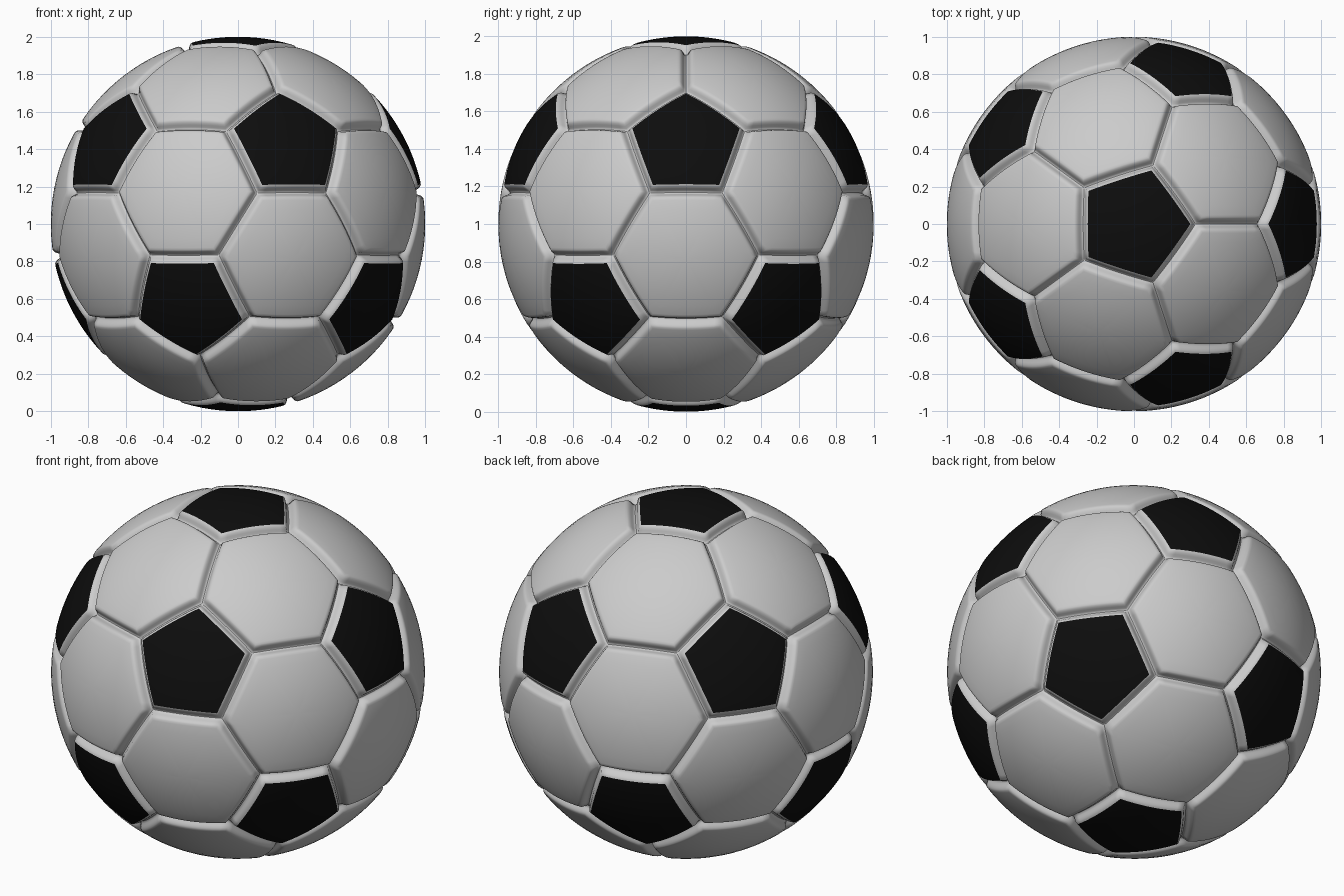
import bpy, bmesh
from math import cos, sin, pi, sqrt, atan2, radians
from mathutils import Vector
from itertools import combinations

if "Cube" in bpy.data.objects:
    bpy.data.objects.remove(bpy.data.objects["Cube"])

SEG = 10  # subdivisions along every panel edge
# seam cross-section: (distance from seam, radius)
SEAM = [(0.0, 0.957), (0.006, 0.959), (0.012, 0.967), (0.018, 0.979),
        (0.025, 0.990), (0.032, 0.996), (0.038, 0.999), (0.05, 1.0)]
RIM_END = 6  # pentagon colour starts at this seam step

# twelve pentagon centres on the sphere
h, r = 1 / sqrt(5), 2 / sqrt(5)
centres = [Vector((0, 0, 1)), Vector((0, 0, -1))]
for k in range(5):
    a = 2 * pi * k / 5
    centres.append(Vector((r * cos(a), r * sin(a), h)))
    centres.append(Vector((-r * cos(a), -r * sin(a), -h)))


def near(a, b):
    return 0.1 < (a - b).length < 1.2


def ordered(points):
    """Sort corners counter-clockwise seen from outside."""
    c = sum(points, Vector()) / len(points)
    n = c.normalized()
    u = (points[0] - c).normalized()
    v = n.cross(u)
    return c, sorted(points, key=lambda p: atan2((p - c).dot(v), (p - c).dot(u)))


def panel(bm, corners, first, last, fill):
    """Rings running inward from the seam, pushed out onto the ball."""
    c, pts = ordered(corners)
    apothem = ((pts[0] + pts[1]) / 2 - c).length / pts[0].length
    steps = [(1 - d / apothem, rad) for d, rad in SEAM][first:last]
    if fill:
        s0 = steps[-1][0]
        steps += [(s0 * (1 - i / 6), 1.0) for i in range(1, 6)]
    rings = []
    for s, rad in steps:
        ring = []
        for i, p in enumerate(pts):
            q = pts[(i + 1) % len(pts)]
            for j in range(SEG):
                e = p.lerp(q, j / SEG)
                ring.append(bm.verts.new(c.lerp(e, s).normalized() * rad))
        rings.append(ring)
    n = len(rings[0])
    for outer, inner in zip(rings, rings[1:]):
        for i in range(n):
            k = (i + 1) % n
            bm.faces.new((outer[i], outer[k], inner[k], inner[i]))
    if fill:
        mid = bm.verts.new(c.normalized())
        for i in range(n):
            bm.faces.new((rings[-1][i], rings[-1][(i + 1) % n], mid))


def build(name, polygons, first=0, last=None, fill=True, mat=None):
    bm = bmesh.new()
    for corners in polygons:
        panel(bm, corners, first, last, fill)
    for f in bm.faces:
        f.smooth = True
    me = bpy.data.meshes.new(name)
    bm.to_mesh(me)
    bm.free()
    ob = bpy.data.objects.new(name, me)
    ob.location.z = 1
    bpy.context.collection.objects.link(ob)
    if mat:
        me.materials.append(mat)
    return ob


pentagons = [[(2 * a + b) / 3 for b in centres if near(a, b)] for a in centres]
hexagons = [[(2 * p + q) / 3 for p in t for q in t if p is not q]
            for t in combinations(centres, 3)
            if all(near(p, q) for p, q in combinations(t, 2))]

black = bpy.data.materials.new("black")
black.diffuse_color = (0.004, 0.004, 0.004, 1)
black.use_nodes = True
black.node_tree.nodes["Principled BSDF"].inputs["Base Color"].default_value = black.diffuse_color

# white hexagon panels, pale pentagon rims, black pentagon faces
build("hexagon_panels", hexagons)
build("pentagon_rims", pentagons, 0, RIM_END + 1, fill=False)
build("pentagon_panels", pentagons, RIM_END, None, mat=black)
